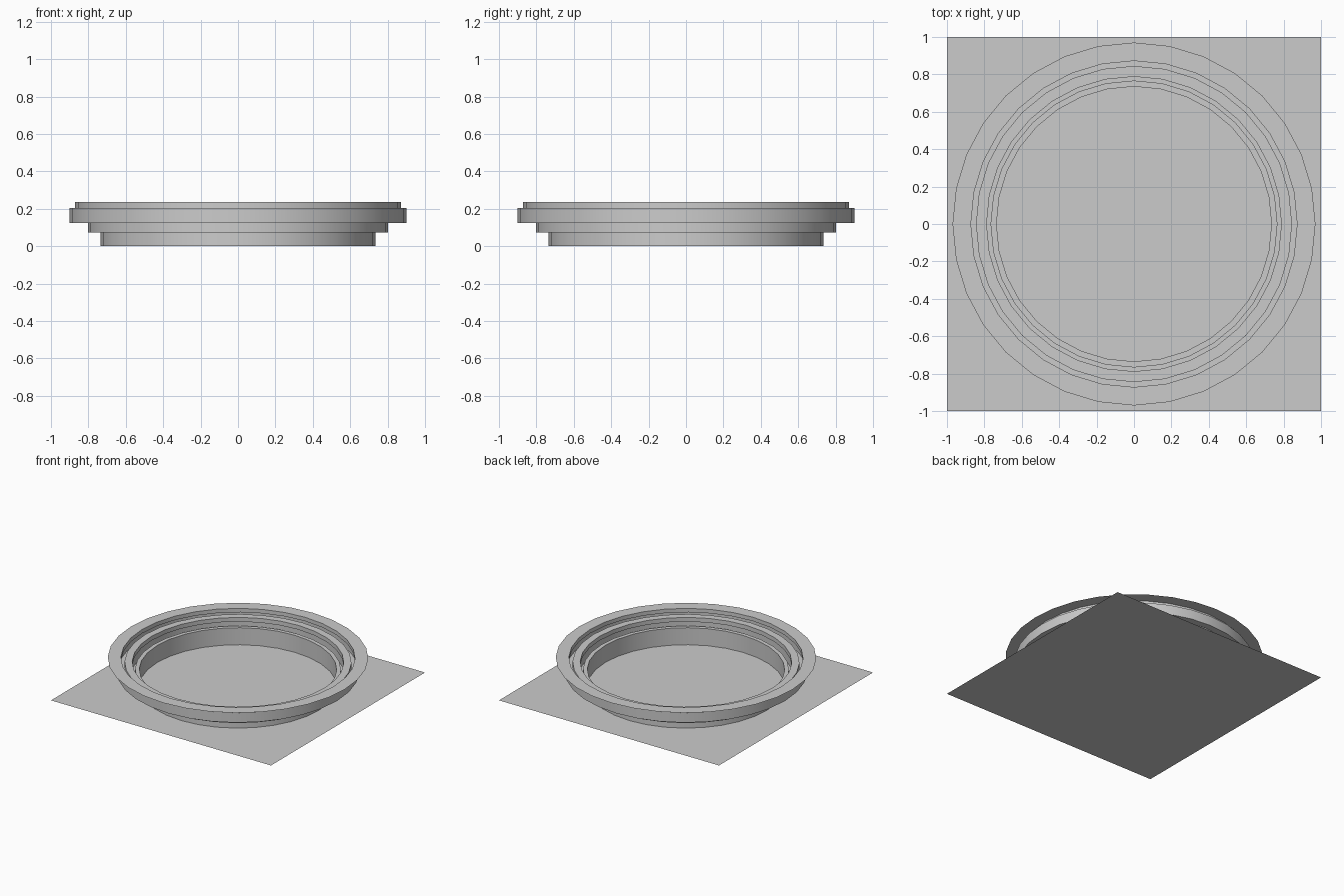
import bpy, bmesh, math

if "Cube" in bpy.data.objects:
    bpy.data.objects.remove(bpy.data.objects["Cube"])

SIDES = 32


def lathe(name, profile, sides=SIDES):
    """Revolve an open (radius, height) profile around z."""
    bm = bmesh.new()
    rings = []
    for r, z in profile:
        rings.append([bm.verts.new((r * math.cos(2 * math.pi * i / sides),
                                    r * math.sin(2 * math.pi * i / sides), z))
                      for i in range(sides)])
    for low, high in zip(rings, rings[1:]):
        for i in range(sides):
            j = (i + 1) % sides
            bm.faces.new((low[i], low[j], high[j], high[i]))
    mesh = bpy.data.meshes.new(name)
    bm.to_mesh(mesh)
    bm.free()
    obj = bpy.data.objects.new(name, mesh)
    bpy.context.collection.objects.link(obj)
    bpy.ops.object.select_all(action='DESELECT')
    obj.select_set(True)
    bpy.context.view_layer.objects.active = obj
    bpy.ops.object.shade_smooth_by_angle(angle=math.radians(30))
    return obj


# Flat square base sheet
bpy.ops.mesh.primitive_plane_add(size=2, location=(0, 0, 0))
bpy.context.object.name = "base_plate"

# Folded rim: inner wall and ridge, groove, second ridge, groove, top flange
lathe("stepped_rim", [
    (0.735, 0.0), (0.735, 0.14), (0.767, 0.14),      # inner wall and ridge
    (0.767, 0.073), (0.803, 0.073), (0.803, 0.165),  # inner groove
    (0.788, 0.165), (0.788, 0.20), (0.845, 0.20),    # middle ridge
    (0.845, 0.123), (0.902, 0.123), (0.902, 0.203),  # outer groove
    (0.872, 0.203), (0.872, 0.235), (0.97, 0.235),   # neck and flange
])
